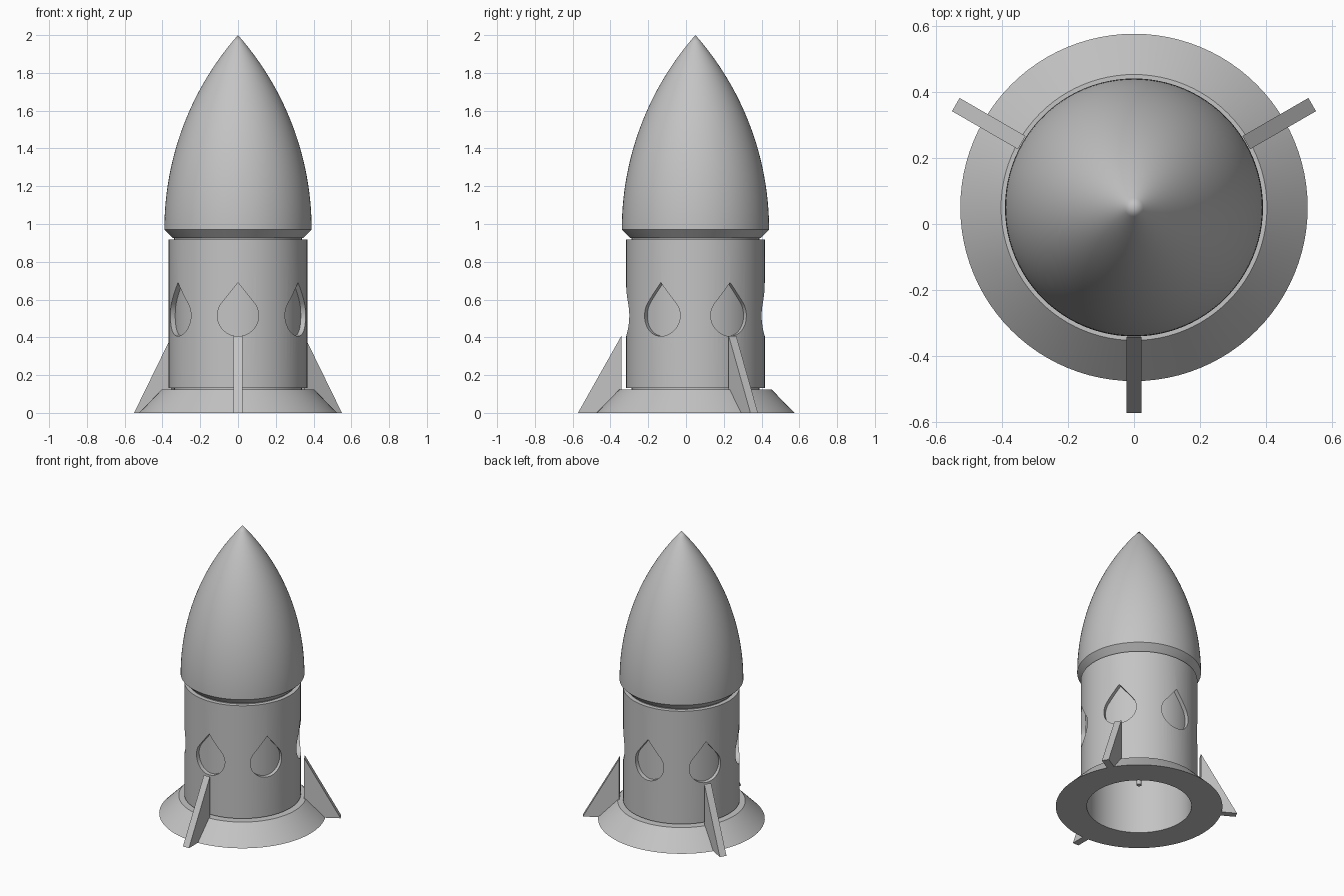
import bpy, bmesh, math
from mathutils import Matrix, Vector

cube = bpy.data.objects.get("Cube")
if cube:
    bpy.data.objects.remove(cube, do_unlink=True)

AXIS = Vector((0, 0.05, 0))
SEGMENTS = 96

grey = bpy.data.materials.new("plain_grey")
grey.use_nodes = True
grey.diffuse_color = (0.55, 0.55, 0.55, 1)
grey.node_tree.nodes["Principled BSDF"].inputs["Base Color"].default_value = grey.diffuse_color


def add_object(name, bm):
    bmesh.ops.recalc_face_normals(bm, faces=bm.faces)
    mesh = bpy.data.meshes.new(name)
    bm.to_mesh(mesh)
    bm.free()
    mesh.materials.append(grey)
    obj = bpy.data.objects.new(name, mesh)
    obj.location = AXIS
    bpy.context.collection.objects.link(obj)
    return obj


def activate(obj):
    bpy.ops.object.select_all(action='DESELECT')
    obj.select_set(True)
    bpy.context.view_layer.objects.active = obj


def smooth(obj):
    activate(obj)
    bpy.ops.object.shade_smooth_by_angle(angle=math.radians(25))


def lathe(name, profile, closed=True):
    """Spin (radius, height) points round the vertical axis."""
    bm = bmesh.new()
    verts = [bm.verts.new((r, 0, z)) for r, z in profile]
    ends = verts[1:] + verts[:1] if closed else verts[1:]
    edges = [bm.edges.new(pair) for pair in zip(verts, ends)]
    bmesh.ops.spin(bm, geom=verts + edges, cent=(0, 0, 0), axis=(0, 0, 1),
                   angle=math.tau, steps=SEGMENTS)
    bmesh.ops.remove_doubles(bm, verts=bm.verts, dist=1e-4)
    return add_object(name, bm)


def prism(bm, outline, offset, matrix):
    """Extrude a closed outline along offset, then place it."""
    face = bm.faces.new([bm.verts.new(matrix @ Vector(p)) for p in outline])
    moved = bmesh.ops.extrude_face_region(bm, geom=[face], use_keep_orig=True)
    verts = [g for g in moved["geom"] if isinstance(g, bmesh.types.BMVert)]
    bmesh.ops.translate(bm, verts=verts, vec=matrix.to_3x3() @ Vector(offset))


# Flared base with the inner liner that shows inside the windows
smooth(lathe("base_and_liner", [(0.33, 0), (0.525, 0), (0.402, 0.125),
                                (0.338, 0.125), (0.338, 0.926), (0.33, 0.926)]))

# Outer body tube
body = lathe("body", [(0.339, 0.133), (0.367, 0.133), (0.367, 0.917), (0.339, 0.917)])

# Six teardrop windows cut through the outer tube
radius, centre, tip = 0.109, 0.515, 0.69
lean = math.asin(radius / (tip - centre))
steps = 32
teardrop = [(0, -0.3, tip)]
for i in range(steps + 1):
    a = lean + (math.pi - 2 * lean) * i / steps
    a = lean - (math.pi + 2 * lean) * i / steps
    teardrop.append((radius * math.cos(a), -0.3, centre + radius * math.sin(a)))
bm = bmesh.new()
for k in range(6):
    prism(bm, teardrop, (0, -0.2, 0), Matrix.Rotation(k * math.tau / 6, 4, 'Z'))
cutter = add_object("window_cutter", bm)
cutter.hide_render = True
cut = body.modifiers.new("windows", 'BOOLEAN')
cut.operation = 'DIFFERENCE'
cut.solver = 'EXACT'
cut.object = cutter
activate(body)
bpy.ops.object.modifier_apply(modifier=cut.name)
bpy.data.objects.remove(cutter, do_unlink=True)
smooth(body)

# Pointed nose: circular-arc curve above a chamfered underside
width, bottom, top = 0.39, 0.97, 2.0
length = top - bottom
rho = (width ** 2 + length ** 2) / (2 * width)
profile = [(0, 0.925), (0.345, 0.925)]
for i in range(33):
    h = length * i / 32
    r = math.sqrt(rho ** 2 - h ** 2) + width - rho
    profile.append((max(r, 0), bottom + h))
smooth(lathe("nose", profile, closed=False))

# Thin rod on the axis, hanging below the nose
lathe("centre_rod", [(0, 0.155), (0.016, 0.155), (0.016, 0.93), (0, 0.93)], closed=False)

# Three triangular fins
for k, side in enumerate(("front", "back_left", "back_right")):
    bm = bmesh.new()
    prism(bm, [(-0.023, -0.392, 0), (-0.023, -0.622, 0), (-0.023, -0.392, 0.408)],
          (0.046, 0, 0), Matrix.Rotation(k * math.tau / 3, 4, 'Z'))
    add_object(side + "_fin", bm)
